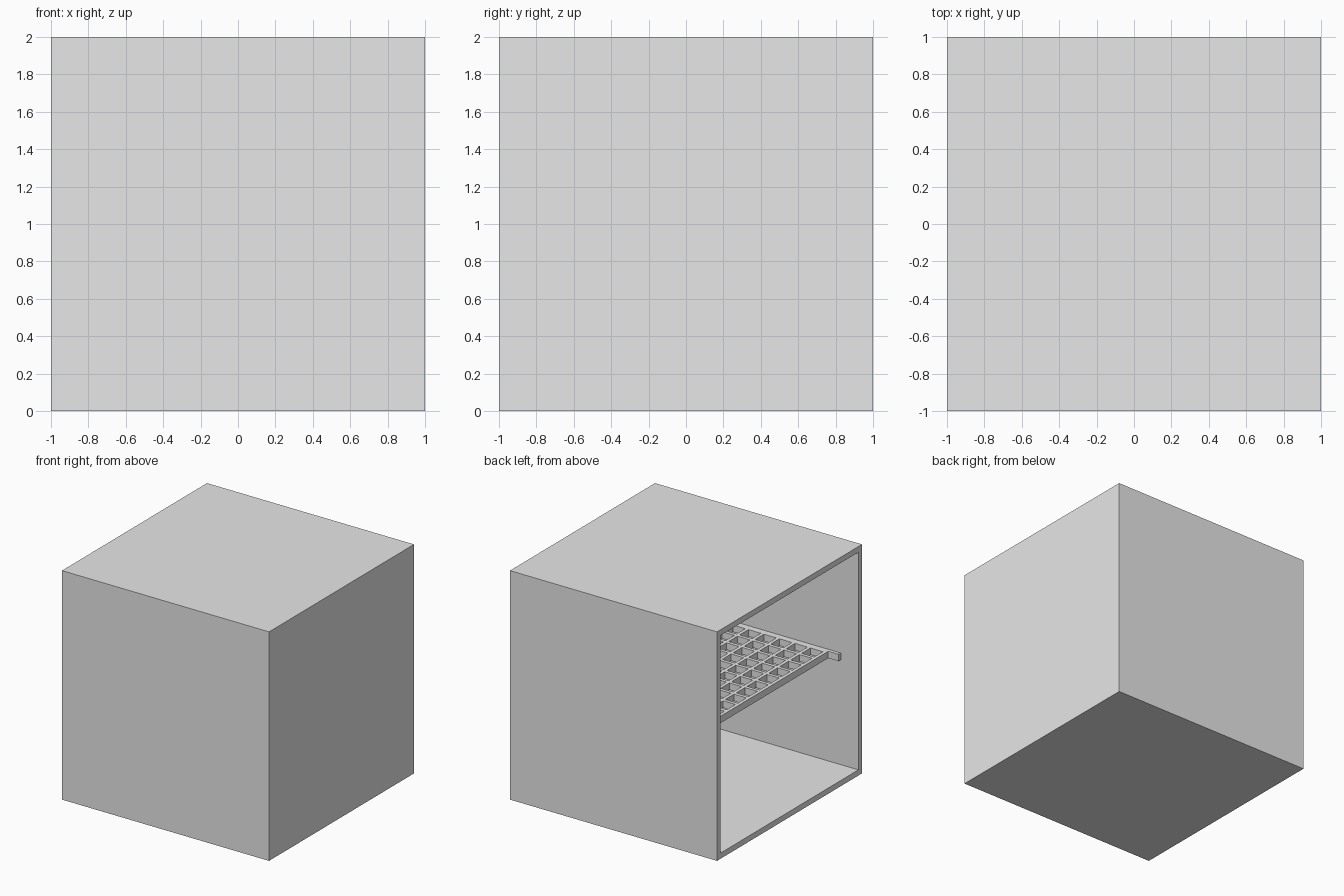
import bpy
import bmesh
from mathutils import Vector

default = bpy.data.objects.get("Cube")
if default:
    bpy.data.objects.remove(default, do_unlink=True)

# Dimensions
WALL = 0.05
INNER = 1 - WALL
RAIL_W = 0.03
SHELF_TOP, SHELF_THICK = 1.025, 0.06
SHELF_FRONT, RAIL_FRONT = -0.73, -0.83
BAR = 0.03
CELLS_X, CELLS_Y = 11, 12

# Single flat grey
grey = bpy.data.materials.new("light_grey")
grey.use_nodes = True
colour = (0.8, 0.8, 0.8, 1)
grey.diffuse_color = colour
for node in grey.node_tree.nodes:
    if node.type == "BSDF_PRINCIPLED":
        node.inputs["Base Color"].default_value = colour


def add_object(name, bm):
    mesh = bpy.data.meshes.new(name)
    bm.to_mesh(mesh)
    bm.free()
    mesh.materials.append(grey)
    obj = bpy.data.objects.new(name, mesh)
    bpy.context.collection.objects.link(obj)
    return obj


def box_mesh(low, high):
    low, high = Vector(low), Vector(high)
    bm = bmesh.new()
    bmesh.ops.create_cube(bm, size=1)
    bmesh.ops.scale(bm, vec=high - low, verts=bm.verts)
    bmesh.ops.translate(bm, vec=(low + high) / 2, verts=bm.verts)
    return bm


# Cabinet shell: a cube hollowed out through its open -x side
bm = box_mesh((-1, -1, 0), (1, 1, 2))
bm.normal_update()
opening = min(bm.faces, key=lambda f: f.normal.x)
bmesh.ops.inset_region(bm, faces=[opening], thickness=WALL, use_even_offset=True)
pushed = bmesh.ops.extrude_face_region(bm, geom=[opening])["geom"]
bmesh.ops.delete(bm, geom=[opening], context="FACES")
verts = [g for g in pushed if isinstance(g, bmesh.types.BMVert)]
bmesh.ops.translate(bm, vec=(2 - WALL, 0, 0), verts=verts)
bmesh.ops.recalc_face_normals(bm, faces=bm.faces)
add_object("cabinet_shell", bm)

# Shelf rails on the two side walls
for name, side in (("front_rail", -1), ("back_rail", 1)):
    y0, y1 = sorted((side * INNER, side * (INNER - RAIL_W)))
    add_object(name, box_mesh((RAIL_FRONT, y0, SHELF_TOP - SHELF_THICK),
                              (INNER, y1, SHELF_TOP)))

# Lattice shelf between the rails: a grid with each cell opened up
half_x = (INNER - SHELF_FRONT - BAR) / 2
half_y = INNER - RAIL_W - BAR / 2
bm = bmesh.new()
bmesh.ops.create_grid(bm, x_segments=CELLS_X, y_segments=CELLS_Y, size=1)
bmesh.ops.scale(bm, vec=(half_x, half_y, 1), verts=bm.verts)
cells = list(bm.faces)
bmesh.ops.inset_individual(bm, faces=cells, thickness=BAR / 2, use_even_offset=True)
bmesh.ops.delete(bm, geom=cells, context="FACES")

# Widen the outer border to a full bar
for v in bm.verts:
    for axis, half in ((0, half_x), (1, half_y)):
        if abs(v.co[axis]) > half - BAR / 4:
            v.co[axis] += BAR / 2 if v.co[axis] > 0 else -BAR / 2
bmesh.ops.translate(bm, vec=((INNER + SHELF_FRONT) / 2, 0, SHELF_TOP), verts=bm.verts)
shelf = add_object("lattice_shelf", bm)
solid = shelf.modifiers.new("thickness", "SOLIDIFY")
solid.thickness = SHELF_THICK
solid.offset = -1
